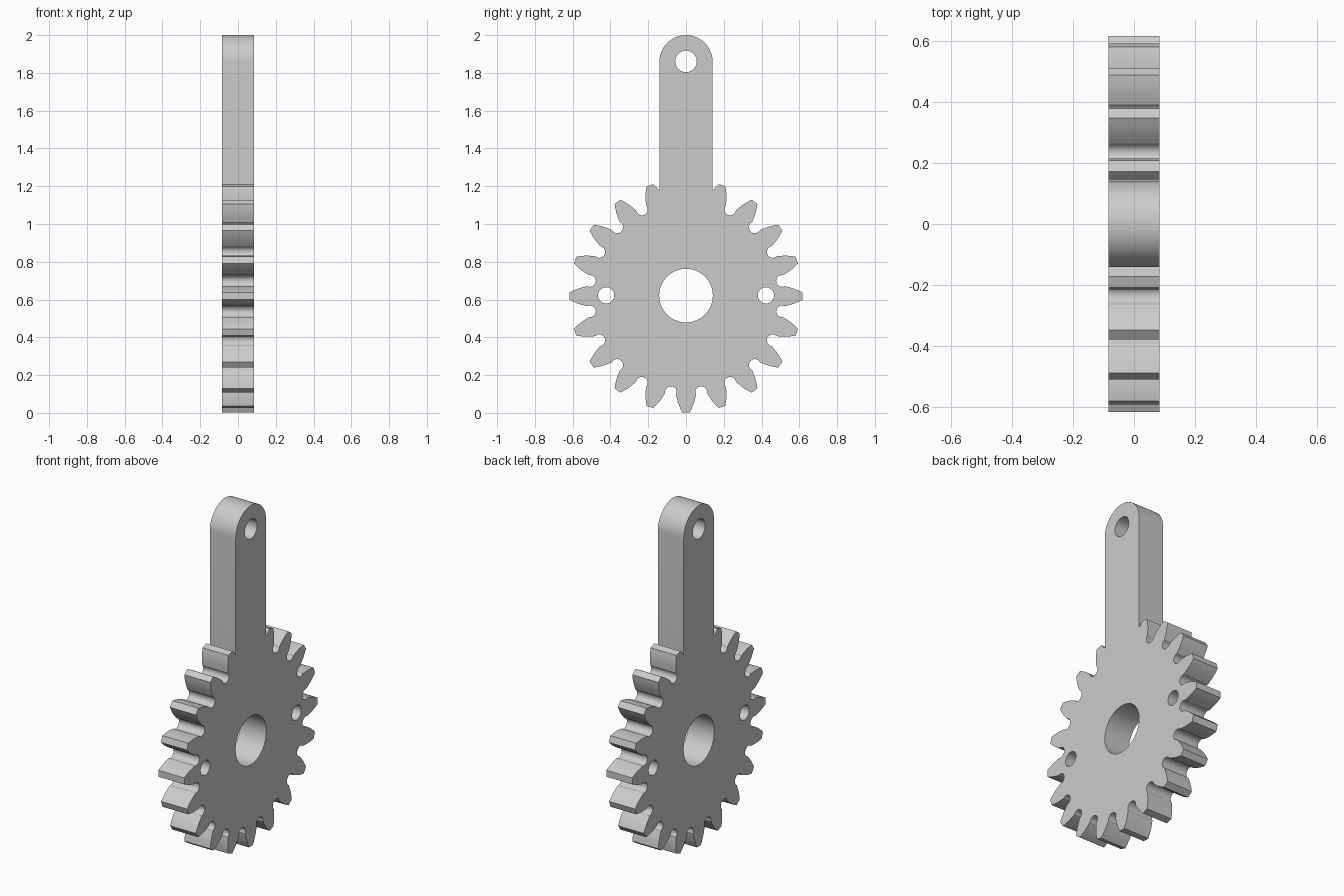
import bpy
import bmesh
from math import sin, cos, pi, radians
from mathutils import Matrix

old = bpy.data.objects.get("Cube")
if old:
    bpy.data.objects.remove(old, do_unlink=True)

HALF_THICK = 0.084
AXLE_Z = 0.618
ARM_R = 0.141          # half width of the arm and radius of its rounded end
ARM_Z = 2 - ARM_R      # centre of the rounded end
TEETH = 20
PITCH = 2 * pi / TEETH


def arc(cx, cz, r, start, end, steps):
    return [(cx + r * cos(start + (end - start) * i / steps),
             cz + r * sin(start + (end - start) * i / steps)) for i in range(steps + 1)]


def circle(cx, cz, r, steps=64):
    return arc(cx, cz, r, 0, 2 * pi, steps)[:-1]


def place(u, v, angle):
    """Point at radial distance u and sideways offset v on a spoke of the gear."""
    return (u * cos(angle) - v * sin(angle), AXLE_Z + u * sin(angle) + v * cos(angle))


# One tooth flank (radial, half width) and one round root pocket
flank = [(0.538, 0.049), (0.56, 0.0435), (0.58, 0.0365), (0.60, 0.0275), (0.608, 0.0235), (0.617, 0.019)]
tooth = [(u, -v) for u, v in flank] + [(u, v) for u, v in reversed(flank)]
pocket = [(0.515 - 0.031 * cos(t), 0.031 * sin(t))
          for t in [radians(-108 + 12 * i) for i in range(19)]]

# Gear outline, running round from one side of the arm to the other
rim = []
for k in range(1, TEETH):
    spoke = pi / 2 + k * PITCH
    rim += [place(u, v, spoke) for u, v in tooth]
    if k < TEETH - 1:
        rim += [place(u, v, spoke + PITCH / 2) for u, v in pocket]
rim = [p for p in rim if abs(p[0]) > ARM_R or p[1] < AXLE_Z]
notch_z = 1.18
outline = [(-ARM_R, notch_z)] + rim + [(ARM_R, notch_z)] + arc(0, ARM_Z, ARM_R, 0, pi, 40)

holes = [circle(0, 0.621, 0.142), circle(0, ARM_Z + 0.002, 0.057, 48)]
holes += [circle(side * 0.423, 0.622, 0.043, 40) for side in (-1, 1)]

# Extruded plate with its holes
curve = bpy.data.curves.new("gear_arm_profile", "CURVE")
curve.dimensions = "2D"
curve.fill_mode = "BOTH"
curve.extrude = HALF_THICK
for loop in [outline] + holes:
    spline = curve.splines.new("POLY")
    spline.points.add(len(loop) - 1)
    for point, (y, z) in zip(spline.points, loop):
        point.co = (y, z, 0, 1)
    spline.use_cyclic_u = True
helper = bpy.data.objects.new("profile_helper", curve)
bpy.context.collection.objects.link(helper)
bpy.context.view_layer.update()
mesh = bpy.data.meshes.new_from_object(helper.evaluated_get(bpy.context.evaluated_depsgraph_get()))
bpy.data.objects.remove(helper, do_unlink=True)

# Stand the plate upright, facing sideways
mesh.transform(Matrix(((0, 0, 1, 0), (1, 0, 0, 0), (0, 1, 0, 0), (0, 0, 0, 1))))
bm = bmesh.new()
bm.from_mesh(mesh)
bmesh.ops.remove_doubles(bm, verts=bm.verts, dist=0.0001)
bmesh.ops.recalc_face_normals(bm, faces=bm.faces)
bm.to_mesh(mesh)
bm.free()

grey = bpy.data.materials.new("plain_grey")
grey.use_nodes = True
colour = (0.6, 0.6, 0.6, 1)
grey.diffuse_color = colour
grey.node_tree.nodes["Principled BSDF"].inputs["Base Color"].default_value = colour
mesh.materials.clear()
mesh.materials.append(grey)

gear = bpy.data.objects.new("gear_with_arm", mesh)
bpy.context.collection.objects.link(gear)
bpy.ops.object.select_all(action="DESELECT")
gear.select_set(True)
bpy.context.view_layer.objects.active = gear
bpy.ops.object.shade_smooth_by_angle(angle=radians(30))
